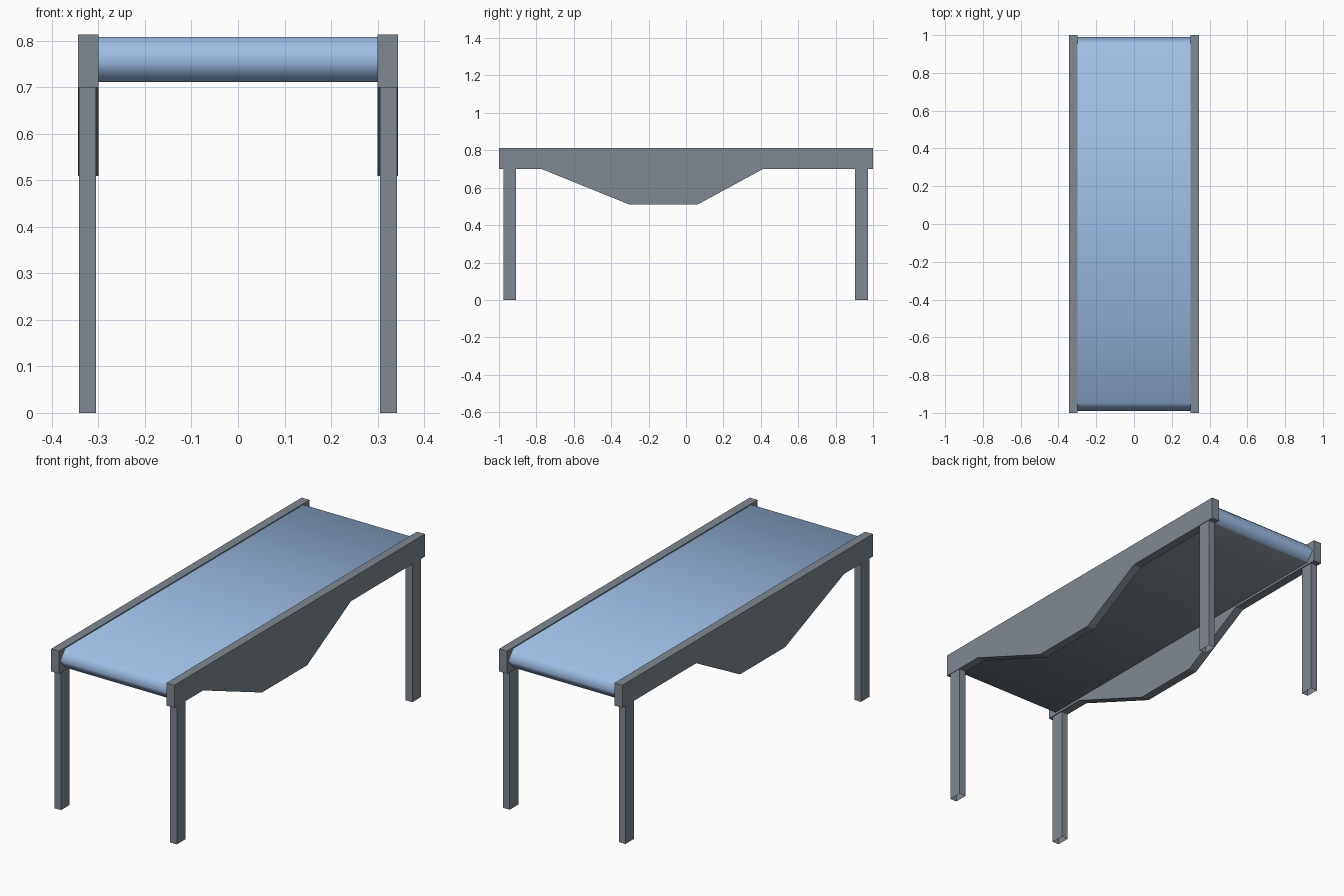
import bpy

if "Cube" in bpy.data.objects:
    bpy.data.objects.remove(bpy.data.objects["Cube"])


def material(name, rgb):
    m = bpy.data.materials.new(name)
    m.diffuse_color = (*rgb, 1.0)
    m.use_nodes = True
    m.node_tree.nodes["Principled BSDF"].inputs["Base Color"].default_value = m.diffuse_color
    return m


GREY = material("steel grey", (0.215, 0.25, 0.285))
BLUE = material("belt blue", (0.34, 0.52, 0.79))


def extrude_x(name, profile, x0, x1, mats, caps=True):
    """Sweep a closed (y, z) profile, counter-clockwise seen from +x, along x."""
    n = len(profile)
    verts = [(x, y, z) for x in (x0, x1) for y, z in profile]
    faces = [(i, (i + 1) % n, n + (i + 1) % n, n + i) for i in range(n)]
    if caps:
        faces += [tuple(reversed(range(n))), tuple(range(n, 2 * n))]
    me = bpy.data.meshes.new(name)
    me.from_pydata(verts, [], faces)
    for m in mats:
        me.materials.append(m)
    ob = bpy.data.objects.new(name, me)
    bpy.context.collection.objects.link(ob)
    return ob


def leg(name, x0, x1, y0, y1, z1):
    """Square tube leg, open at the bottom."""
    ring = [(x0, y0), (x1, y0), (x1, y1), (x0, y1)]
    verts = [(x, y, z) for z in (0, z1) for x, y in ring]
    faces = [(i, (i + 1) % 4, 4 + (i + 1) % 4, 4 + i) for i in range(4)]
    me = bpy.data.meshes.new(name)
    me.from_pydata(verts, [], faces)
    me.materials.append(GREY)
    bpy.context.collection.objects.link(bpy.data.objects.new(name, me))


# Side panels with the drive housing hanging below
side = [(-1, 0.699), (-0.77, 0.699), (-0.30, 0.509), (0.06, 0.509),
        (0.41, 0.699), (1, 0.699), (1, 0.813), (-1, 0.813)]
extrude_x("right_side_panel", side, 0.30, 0.344, [GREY])
extrude_x("left_side_panel", side, -0.344, -0.30, [GREY])

# Belt loop with smooth bevelled ends and a grey underside
belt = extrude_x("belt", [(-0.95, 0.711), (0.95, 0.711), (0.99, 0.76),
                          (0.95, 0.808), (-0.95, 0.808), (-0.99, 0.76)],
                 -0.30, 0.30, [BLUE, GREY], caps=False)
for p in belt.data.polygons:
    p.use_smooth = True
    if p.normal.z < -0.9:
        p.material_index = 1

# Four legs
for sx, sname in ((-1, "left"), (1, "right")):
    xa, xb = sorted((sx * 0.305, sx * 0.342))
    leg(f"front_{sname}_leg", xa, xb, -0.977, -0.908, 0.70)
    leg(f"back_{sname}_leg", xa, xb, 0.903, 0.972, 0.70)
